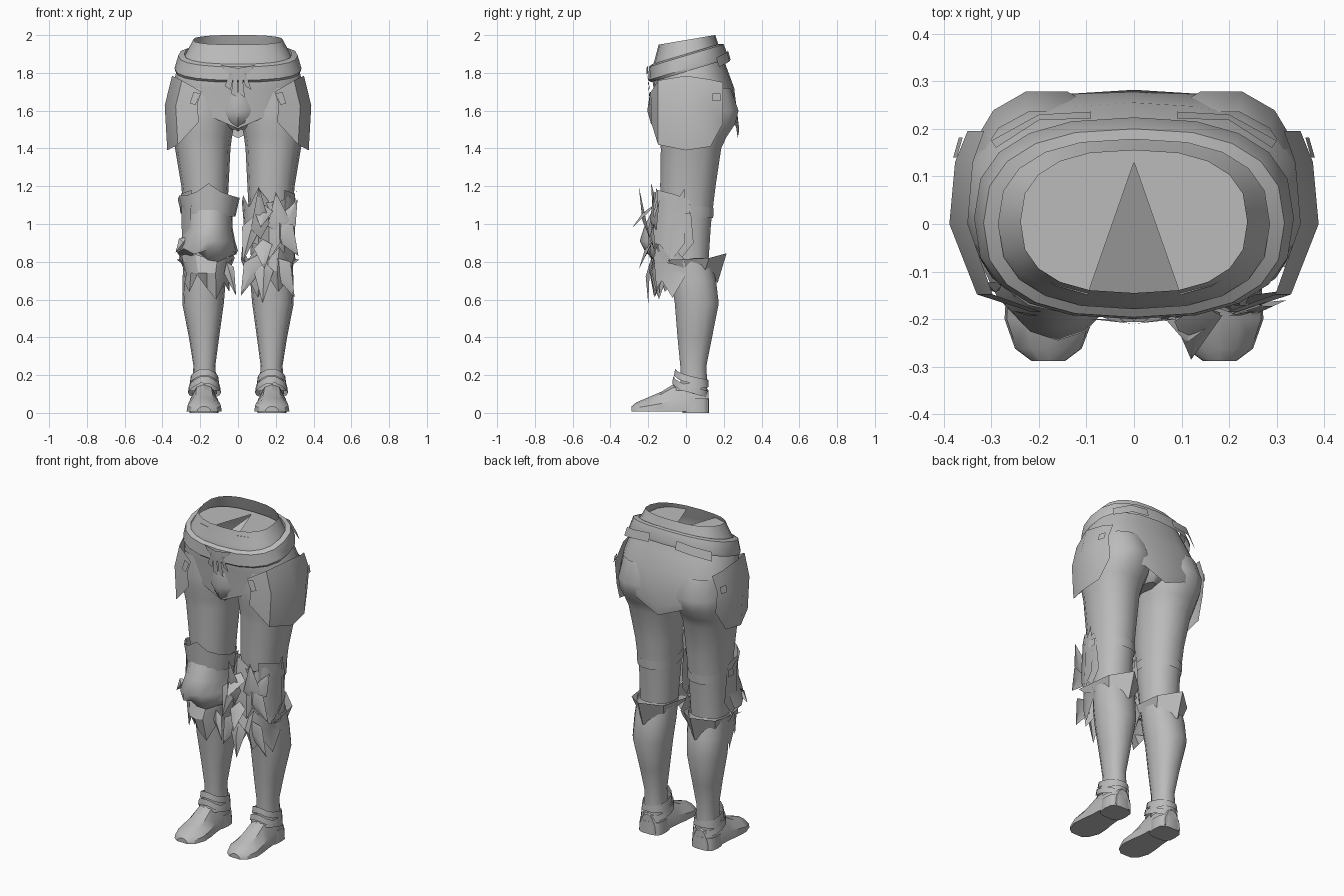
import bpy, bmesh, math
from mathutils import Vector

grey = bpy.data.materials.new("plain_grey")
grey.diffuse_color = (0.5, 0.5, 0.5, 1)


def make(name, verts, faces, angle=38):
    me = bpy.data.meshes.new(name)
    me.from_pydata([tuple(v) for v in verts], [], faces)
    bm = bmesh.new()
    bm.from_mesh(me)
    bmesh.ops.recalc_face_normals(bm, faces=bm.faces)
    bm.to_mesh(me)
    bm.free()
    me.materials.append(grey)
    ob = bpy.data.objects.new(name, me)
    bpy.context.collection.objects.link(ob)
    bpy.ops.object.select_all(action='DESELECT')
    ob.select_set(True)
    bpy.context.view_layer.objects.active = ob
    bpy.ops.object.shade_smooth_by_angle(angle=math.radians(angle))
    return ob


def grid(name, rows, closed=False, caps=(False, False), angle=38):
    """Skin rows of points; closed rows make a tube, open rows a sheet."""
    n = len(rows[0])
    faces = []
    for r in range(len(rows) - 1):
        for i in range(n if closed else n - 1):
            j = (i + 1) % n
            faces.append((r*n + i, r*n + j, (r+1)*n + j, (r+1)*n + i))
    if caps[0]:
        faces.append(tuple(range(n)))
    if caps[1]:
        faces.append(tuple(range((len(rows)-1)*n, len(rows)*n)))
    return make(name, [p for row in rows for p in row], faces, angle)


def ring(xi, xo, yf, yb, z, slope=0.0, s=1, n=14, p=0.9):
    """Rounded loop between x and y limits, tilted by slope along y."""
    cx, cy, rx, ry = (xi+xo)/2, (yf+yb)/2, (xo-xi)/2, (yb-yf)/2
    pts = []
    for i in range(n):
        a = 2*math.pi*i/n
        c, d = math.cos(a), math.sin(a)
        x = cx + rx*math.copysign(abs(c)**p, c)
        y = cy + ry*math.copysign(abs(d)**p, d)
        pts.append(Vector((s*x, y, z + slope*(y-cy))))
    return pts


def arc(cx, cy, rx, ry, z, s=1, zig=(0,), span=95, n=9, back=False):
    """Open arc round the front or back of a leg, with a zigzag height."""
    pts = []
    for i in range(n):
        a = math.radians(-span + 2*span*i/(n-1))
        y = ry*math.cos(a)
        pts.append(Vector((s*(cx + rx*math.sin(a)), cy + (y if back else -y),
                           z + zig[i % len(zig)])))
    return pts


def hips(x, yf, yb, z, slope=0.0):
    return ring(-x, x, yf, yb, z, slope, n=20, p=0.8)


# Pelvis with open waist and a scooped lower edge tucked onto the thighs
rows = [hips(.238, -.145, .155, 1.975, .17), hips(.282, -.165, .185, 1.89, .1),
        hips(.325, -.185, .222, 1.81), hips(.35, -.172, .255, 1.72)]
for f, drop in ((1, 0), (.97, .045)):
    low = hips(.36*f, -.165*f, .282*f, 1.6)
    for v in low:
        v.z = 1.55 - drop + .13*min(1, abs(v.x)/.3) - (.05 if v.y > .1 else 0)
    rows.append(low)
grid("pelvis", rows, closed=True)
grid("crotch", [ring(-.15, .15, -.15, .25, 1.64), ring(-.1, .1, -.145, .235, 1.55),
                ring(-.04, .04, -.12, .18, 1.50)], closed=True, caps=(True, True))

# Floor inside the waist with a wedge-shaped hollow
edge = [v for v in hips(.25, -.155, .165, 1.925) if not (abs(v.x) < .07 and v.y < 0)]
start = max(range(len(edge)), key=lambda i: (edge[i].x > 0) - 9*edge[i].y - edge[i].x)
edge = edge[start:] + edge[:start]
make("waist_floor", [Vector((0, .13, 1.925))] + edge,
     [(0, i, i+1) for i in range(1, len(edge))])
make("waist_hollow", [(0, .14, 1.92), (-.11, -.15, 1.8), (.11, -.15, 1.8)], [(0, 1, 2)])

# Tilted belt with a narrow ledge above
grid("belt", [hips(.285, -.178, .178, 1.9, .3), hips(.316, -.196, .2, 1.892, .3),
              hips(.336, -.2, .224, 1.825, .3), hips(.333, -.186, .222, 1.812, .3)],
     closed=True, angle=30)
for s in (1, -1):
    grid("back_belt_strip", [[(s*.09, .222, 1.92), (s*.2, .218, 1.91), (s*.29, .16, 1.88)],
                             [(s*.09, .236, 1.87), (s*.2, .23, 1.86), (s*.3, .175, 1.83)]])

# Front pouch piece, buckle and hanging tabs
grid("front_guard", [
    [(-.03, -.175, 1.69), (0, -.19, 1.70), (.03, -.175, 1.69)],
    [(-.07, -.168, 1.60), (0, -.205, 1.60), (.07, -.168, 1.60)],
    [(-.05, -.15, 1.54), (0, -.185, 1.53), (.05, -.15, 1.54)],
    [(-.015, -.11, 1.50), (0, -.13, 1.49), (.015, -.11, 1.50)]], angle=60)
grid("belt_buckle", [[(-.09, -.2, 1.84), (0, -.21, 1.825), (.09, -.2, 1.84)],
                     [(-.06, -.2, 1.8), (0, -.21, 1.79), (.06, -.2, 1.8)]])
for i, (x, zb) in enumerate([(-.055, 1.71), (-.02, 1.67), (.02, 1.67), (.055, 1.71)]):
    grid(f"hanging_tab_{i}", [[(x*.5-.01, -.206, 1.81), (x*.5+.01, -.206, 1.81)],
                              [(x-.016, -.194, zb+.02), (x+.016, -.194, zb)]])

side_name = {1: "left", -1: "right"}
for s in (1, -1):
    nm = side_name[s]

    # Thigh and shin
    thigh = [(1.72, .02, .34, -.15, .24), (1.6, .012, .355, -.16, .283),
             (1.53, .018, .357, -.155, .265), (1.46, .032, .348, -.145, .218),
             (1.4, .04, .333, -.137, .19), (1.2, .05, .30, -.14, .16),
             (1.0, .06, .282, -.12, .135), (.78, .07, .28, -.09, .12)]
    grid(nm + "_thigh", [ring(a, b, c, d, z, s=s) for z, a, b, c, d in thigh], closed=True)
    shin = [(.82, .06, .288, -.085, .13), (.7, .065, .294, -.08, .162),
            (.58, .075, .295, -.062, .176), (.4, .10, .26, -.047, .14),
            (.25, .12, .236, -.032, .11), (.1, .11, .245, -.03, .115)]
    grid(nm + "_shin", [ring(a, b, c, d, z, s=s) for z, a, b, c, d in shin], closed=True)

    # Straps above the knee and flared collar behind it
    grid(nm + "_thigh_strap", [ring(.05, .294, -.143, .15, 1.1, -.1, s),
                               ring(.053, .29, -.138, .147, 1.045, -.1, s)], closed=True)
    grid(nm + "_calf_collar", [
        arc(.177, -.07, .148, .285, .82, s, (-.01, .0, .025, .0, -.01), n=5, back=True),
        arc(.177, -.06, .118, .228, .72, s, (.07, .015, -.03, .015, .07), n=5, back=True)],
        angle=30)

    # Hip plate with its two small clasps
    cols = [(.215, -.185, 1.70, 1.54), (.33, -.148, 1.76, 1.42), (.388, 0, 1.785, 1.39),
            (.376, .13, 1.765, 1.41), (.35, .195, 1.75, 1.53)]
    rows = []
    for t, f in ((0, .9), (.4, 1), (1, .965)):
        rows.append([(s*x*f, y, zt + (zb-zt)*t) for x, y, zt, zb in cols])
    grid(nm + "_hip_plate", rows)
    grid(nm + "_front_clasp", [[(s*.2, -.192, 1.69), (s*.235, -.185, 1.7)],
                               [(s*.225, -.192, 1.63), (s*.255, -.183, 1.64)]])
    grid(nm + "_side_clasp", [[(s*.372, .14, 1.69), (s*.36, .182, 1.69)],
                              [(s*.38, .14, 1.65), (s*.368, .182, 1.65)]])

    # Outer knee side plate and clasp
    grid(nm + "_knee_side_plate", [
        [(s*.245, -.15, 1.18), (s*.302, -.07, 1.16), (s*.298, .02, 1.13)],
        [(s*.25, -.155, 1.0), (s*.298, -.07, .98), (s*.29, .04, .9)],
        [(s*.24, -.14, .81), (s*.292, -.09, .79), (s*.288, -.04, .8)]])
    grid(nm + "_knee_clasp", [[(s*.306, -.03, 1.1), (s*.304, .02, 1.1)],
                              [(s*.306, -.03, 1.055), (s*.304, .02, 1.055)]])

    # Boot: foot lofted from heel to toe, y / inner / outer / top
    foot = [(.12, .125, .235, .12), (.09, .108, .25, .15), (0, .105, .255, .17),
            (-.07, .10, .26, .15), (-.13, .09, .268, .112), (-.2, .086, .272, .082),
            (-.262, .11, .25, .056), (-.288, .145, .215, .035)]
    rows = []
    for y, a, b, t in foot:
        m, w = (a+b)/2, (b-a)/2
        rows.append([(s*(m+w*u), y, .008 + (t-.008)*h) for u, h in
                     ((-1, 0), (-.95, .4), (-.5, .88), (0, 1), (.5, .88), (.95, .4), (1, 0))])
    grid(nm + "_foot", rows, closed=True, caps=(True, True), angle=30)
    grid(nm + "_heel", [ring(.107, .253, -.02, .122, .075, s=s, p=.6),
                        ring(.102, .258, -.02, .124, 0, s=s, p=.6)],
         closed=True, caps=(True, True))

    # Crossed ankle straps, peaked over the instep
    for i, (z, sl) in enumerate(((.175, -.2), (.14, .15), (.125, -.3))):
        g = .005*i
        loops = [ring(.105-g, .25+g, -.06-g, .12, z+.018, sl, s),
                 ring(.1-g, .255+g, -.065-g, .122, z-.018, sl, s)]
        for v in loops[0] + loops[1]:
            if v.y < 0:
                v.z += .03*(1 - abs(abs(v.x) - .178)/.075)
        grid(f"{nm}_ankle_strap_{i}", loops, closed=True)

# Right knee: pointed cuff, rounded cap and ragged lower guard
grid("right_knee_cuff", [
    arc(.155, -.02, .165, .165, 1.16, -1, (-.02, -.02, -.01, .01, .055, .01, -.01, -.01, -.03)),
    arc(.155, -.02, .142, .155, 1.04, -1)])
grid("right_knee_cap", [arc(.155, -.02, .13, .15, 1.09, -1),
                        arc(.155, -.02, .125, .2, .99, -1),
                        arc(.16, -.02, .145, .225, .91, -1),
                        arc(.165, -.02, .165, .2, .86, -1, (.0, -.02, .01, -.01)),
                        arc(.16, -.02, .13, .15, .81, -1, (.04, .02, .01, -.01, .0))])
grid("right_lower_guard", [arc(.165, -.02, .148, .14, .82, -1, (.0, .02)),
                           arc(.165, -.02, .115, .17, .74, -1),
                           arc(.165, -.02, .125, .135, .64, -1, (.09, .0, .05, -.04, .02))],
     angle=30)

# Left knee: ragged layered guard, folded inward along the middle
upper = [arc(.165, -.02, .145, .15, 1.14, 1, (-.02, .01, -.05, .05, -.02)),
         arc(.165, -.02, .135, .18, 1.0),
         arc(.165, -.02, .14, .175, .86, 1, (.03, -.05, .04))]
lower = [arc(.16, -.02, .145, .15, .86, 1, (-.05, .02)),
         arc(.16, -.02, .12, .185, .75),
         arc(.16, -.02, .135, .16, .64, 1, (.08, .0, .06, -.03))]
for rows in (upper, lower):
    for r in rows:
        r[4].y += .045
grid("left_knee_guard", upper, angle=30)
grid("left_lower_guard", lower, angle=30)


def shard(name, base, tip, w):
    """Broad folded blade from base to tip."""
    b, t = Vector(base), Vector(tip)
    d = (t - b).normalized()
    side = d.cross(Vector((0, 1, 0))).normalized() * w
    mid = b.lerp(t, .35) + Vector((0, -.02, 0))
    make(name, [b, b.lerp(t, .2) + side, t, b.lerp(t, .3) - side, mid],
         [(0, 1, 4), (1, 2, 4), (2, 3, 4), (3, 0, 4)], 30)


# Shards: base x, y, z then tip x, y, z, half width
for i, (a, b, c, d, e, f, w) in enumerate([
        (.12, -.19, .92, .11, -.25, 1.2, .05), (.22, -.17, .95, .2, -.17, 1.17, .06),
        (.23, -.16, .96, .315, -.14, 1.13, .055), (.22, -.175, 1.0, .32, -.16, .83, .06),
        (.09, -.18, 1.05, .025, -.19, .8, .05), (.11, -.18, .84, .015, -.17, .62, .055),
        (.14, -.19, .8, .13, -.2, .58, .05), (.21, -.17, .82, .30, -.15, .61, .055),
        (.14, -.17, 1.1, .12, -.285, .98, .05), (.13, -.17, .92, .14, -.25, .76, .05)]):
    shard(f"left_knee_shard_{i}", (a, b, c), (d, e, f), w)
# Small matching tips on the right knee
for i, (a, b, c, d, e, f) in enumerate([
        (-.27, -.12, .93, -.33, -.13, .85), (-.06, -.13, .8, -.01, -.14, .62)]):
    shard(f"right_knee_tip_{i}", (a, b, c), (d, e, f), .03)
